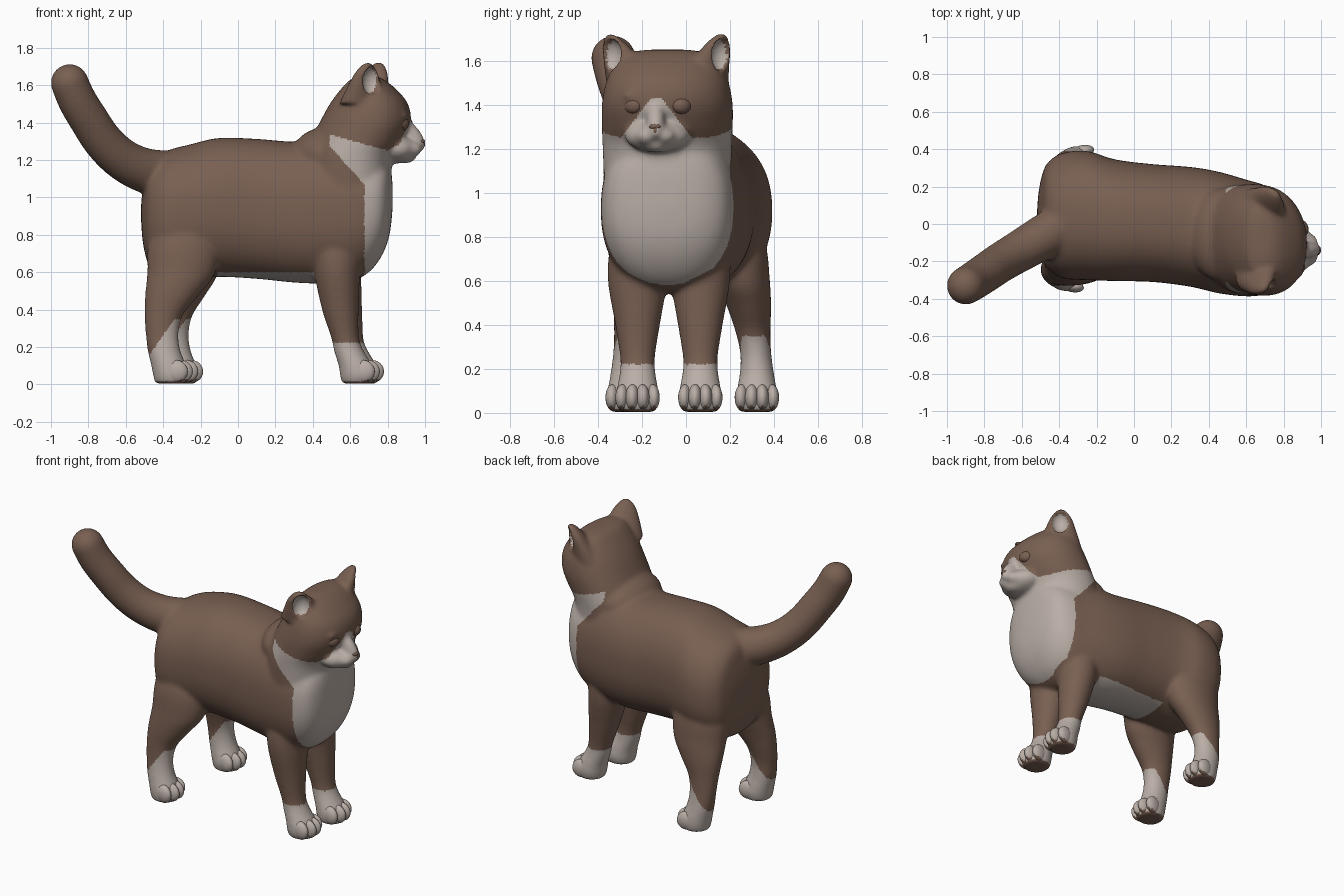
import bpy, bmesh, math
from mathutils import Vector, Matrix

X, Y, Z = Vector((1, 0, 0)), Vector((0, 1, 0)), Vector((0, 0, 1))


def material(name, colour):
    m = bpy.data.materials.new(name)
    m.diffuse_color = (*colour, 1)
    return m


BROWN = material("brown fur", (0.19, 0.115, 0.083))
WHITE = material("white fur", (0.49, 0.425, 0.385))


def smooth_path(rows, steps=6):
    """Catmull-Rom interpolation of rows of numbers."""
    out = []
    for i in range(len(rows) - 1):
        a, b, c, d = (rows[max(0, min(len(rows) - 1, i + k))] for k in (-1, 0, 1, 2))
        for s in range(steps):
            t = s / steps
            out.append([0.5 * (2 * q + (r - p) * t + (2 * p - 5 * q + 4 * r - w) * t * t
                               + (3 * q - p - 3 * r + w) * t ** 3)
                        for p, q, r, w in zip(a, b, c, d)])
    return out + [list(rows[-1])]


def loft(bm, rows, u, v, power=2.0, n=64):
    """Rows are x, y, z, radius along u, radius along v."""
    rings = []
    for x, y, z, ru, rv in smooth_path(rows):
        ring = []
        for k in range(n):
            c, s = math.cos(2 * math.pi * k / n), math.sin(2 * math.pi * k / n)
            c = math.copysign(abs(c) ** (2 / power), c)
            s = math.copysign(abs(s) ** (2 / power), s)
            ring.append(bm.verts.new(Vector((x, y, z)) + u * c * ru + v * s * rv))
        rings.append(ring)
    for a, b in zip(rings, rings[1:]):
        for k in range(n):
            bm.faces.new((a[k], a[(k + 1) % n], b[(k + 1) % n], b[k]))
    bm.faces.new(rings[0][::-1])
    bm.faces.new(rings[-1])


def blob(bm, centre, radii, turn=0.0, tilt=0.0):
    m = (Matrix.Translation(centre) @ Matrix.Rotation(turn, 4, 'Z')
         @ Matrix.Rotation(tilt, 4, 'Y') @ Matrix.Diagonal((*radii, 1)))
    bmesh.ops.create_uvsphere(bm, u_segments=24, v_segments=16, radius=1, matrix=m)


def is_white(c, n):
    """Coat pattern: socks, belly, bib and muzzle."""
    t = abs(c.y + 0.135)
    if c.z < 0.4:
        if c.z < 0.03 and n.z < -0.6:
            return False
        if c.x > 0.2:
            return c.z < 0.22
        return c.z < min(0.35, 0.15 + 1.4 * (c.x + (0.48 if c.y < 0 else 0.42)))
    if -0.11 < c.x < 0.42 and 0.53 < c.z < 0.6 and n.z < -0.45 and abs(c.y) < 0.27:
        return c.x > -0.02 or abs(c.y) < 0.19
    if c.x < max(0.49, 0.675 - 0.9 * max(0, c.z - 1.07)) or c.z < 0.55 + 0.5 * abs(c.y + 0.09):
        return False
    top = max(1.25, min(1.43, 1.46 - 1.3 * t)) if c.x > 0.8 else 1.25 + (0.8 - c.x) * 0.28
    return c.z < top


def finish(name, bm, rule=None, remesh=None):
    bmesh.ops.recalc_face_normals(bm, faces=bm.faces)
    me = bpy.data.meshes.new(name)
    bm.to_mesh(me)
    bm.free()
    ob = bpy.data.objects.new(name, me)
    bpy.context.collection.objects.link(ob)
    if remesh:
        r = ob.modifiers.new("blend", 'REMESH')
        r.mode, r.voxel_size = 'VOXEL', remesh
        s = ob.modifiers.new("soften", 'SMOOTH')
        s.factor, s.iterations = 0.5, 28
        baked = bpy.data.meshes.new_from_object(ob.evaluated_get(bpy.context.evaluated_depsgraph_get()))
        ob.modifiers.clear()
        ob.data = me = baked
    me.materials.clear()
    me.materials.append(BROWN)
    me.materials.append(WHITE)
    for p in me.polygons:
        p.use_smooth = True
        p.material_index = int(bool(rule and rule(p.center, p.normal)))
    return ob


fur = bmesh.new()

# Torso, rump to chest: x, y, bottom, top, half width
torso = [(-0.518, 0.04, 0.87, 0.97, 0.04), (-0.51, 0.04, 0.77, 1.03, 0.13), (-0.492, 0.04, 0.68, 1.11, 0.22),
         (-0.46, 0.045, 0.60, 1.20, 0.285), (-0.38, 0.045, 0.56, 1.25, 0.335), (-0.25, 0.045, 0.56, 1.285, 0.345),
         (-0.1, 0.02, 0.575, 1.318, 0.325), (0.1, 0.005, 0.565, 1.313, 0.315), (0.3, -0.015, 0.545, 1.298, 0.32),
         (0.45, -0.045, 0.54, 1.31, 0.325), (0.6, -0.075, 0.55, 1.30, 0.312), (0.7, -0.085, 0.60, 1.28, 0.292),
         (0.77, -0.09, 0.69, 1.25, 0.25), (0.81, -0.09, 0.80, 1.2, 0.17), (0.826, -0.09, 0.93, 1.08, 0.06)]
loft(fur, [(x, y, (a + b) / 2, w, (b - a) / 2) for x, y, a, b, w in torso], Y, Z, 2.3)
blob(fur, (0.47, -0.06, 1.23), (0.18, 0.25, 0.145))

# Neck and skull: back x, front x, z, half width
head = [(0.33, 0.81, 1.0, 0.285), (0.35, 0.83, 1.2, 0.292), (0.385, 0.885, 1.3, 0.296), (0.435, 0.925, 1.4, 0.296),
        (0.49, 0.91, 1.5, 0.278), (0.55, 0.845, 1.58, 0.24), (0.60, 0.78, 1.63, 0.19), (0.65, 0.73, 1.65, 0.1)]
hx = Vector((1, -0.1, 0)).normalized()
loft(fur, [((a + b) / 2, -0.085, z, (b - a) / 2, w) for a, b, z, w in head], hx, Y, 2.15)

# Muzzle, chin, nose bridge and brows
for dy in (-0.04, 0.04):
    blob(fur, (0.91, -0.137 + dy, 1.258), (0.075, 0.055, 0.047))
    blob(fur, (0.865, -0.13 + 2.6 * dy, 1.44), (0.045, 0.06, 0.022), -dy * 10)
blob(fur, (0.85, -0.13, 1.26), (0.11, 0.15, 0.078))
blob(fur, (0.888, -0.135, 1.216), (0.066, 0.065, 0.035))
blob(fur, (0.927, -0.138, 1.335), (0.108, 0.042, 0.05), 0, 0.9)

# Tail
for x, y, z, r in smooth_path([(-0.36, 0.0, 1.12, 0.13), (-0.5, -0.08, 1.145, 0.12), (-0.62, -0.15, 1.205, 0.112),
                               (-0.72, -0.21, 1.3, 0.108), (-0.8, -0.265, 1.42, 0.106), (-0.86, -0.305, 1.52, 0.104),
                               (-0.9, -0.33, 1.612, 0.102)], 6):
    blob(fur, (x, y, z), (r, r, r))

# Legs: x, y offset inwards, z, radius x, radius y
front = [(0.53, 0.1, 0.95, 0.08, 0.09), (0.53, 0.02, 0.75, 0.125, 0.13), (0.53, 0, 0.6, 0.122, 0.135),
         (0.547, 0, 0.4, 0.098, 0.102), (0.573, 0, 0.25, 0.075, 0.079), (0.593, 0, 0.18, 0.08, 0.082),
         (0.63, 0, 0.1, 0.092, 0.096), (0.64, 0, 0.05, 0.095, 0.098), (0.64, 0, 0.004, 0.085, 0.083)]
hind = [(-0.28, 0.15, 1.0, 0.1, 0.08), (-0.285, 0.095, 0.78, 0.19, 0.13), (-0.303, 0.063, 0.6, 0.182, 0.122),
        (-0.352, 0.035, 0.48, 0.145, 0.10), (-0.397, 0.018, 0.37, 0.103, 0.08), (-0.406, 0.005, 0.27, 0.088, 0.071),
        (-0.395, 0, 0.18, 0.088, 0.078), (-0.37, 0, 0.1, 0.094, 0.092), (-0.36, 0, 0.05, 0.094, 0.095),
        (-0.36, 0, 0.004, 0.085, 0.083)]
legs = [(front, -0.22, 0.0, 0.3), (front, 0.065, 0.022, -0.3), (hind, -0.265, 0.0, 1), (hind, 0.322, 0.055, -1)]
toes = bmesh.new()
for rows, y, dx, inward in legs:
    loft(fur, [(x + dx * max(0, min(1, 2 - z / 0.35)), y + inward * i, z, a, b) for x, i, z, a, b in rows], X, Y)
    for k in (-1.5, -0.5, 0.5, 1.5):
        tx = rows[-1][0] + dx + 0.06 - 0.013 * k * k
        blob(toes, (tx, y + k * 0.045, 0.07), (0.062, 0.032, 0.06), k * 0.12, 0.25)

# Ears: solid lobes, hollowed after blending
ears = []
for base, tip, s in (((0.66, -0.245, 1.5), (0.695, -0.345, 1.722), -1), ((0.69, 0.075, 1.5), (0.755, 0.163, 1.725), 1)):
    base, tip = Vector(base), Vector(tip)
    face = Vector((0.68, 0.73 * s, 0)).normalized()
    side = Z.cross(face)
    loft(fur, [(*base.lerp(tip, t), w, d) for t, w, d in
               ((0, 0.14, 0.095), (0.45, 0.103, 0.066), (0.75, 0.074, 0.046), (0.95, 0.036, 0.024), (1, 0.014, 0.01))],
         side, face)
    ears.append((base.lerp(tip, 0.56) + face * 0.058, face, side))


def ear_local(p, ear):
    d = p - ear[0]
    return d.dot(ear[1]) / 0.055, d.dot(ear[2]) / 0.058, d.z / 0.075


def body_rule(c, n):
    for ear in ears:
        a, b, h = ear_local(c, ear)
        if b * b + h * h < 0.8 and -1.05 < a < 0.6 and n.dot(ear[1]) > 0:
            return True
    return is_white(c, n)


body = finish("cat_body", fur, remesh=0.0095)
for v in body.data.vertices:
    for ear in ears:
        a, b, h = ear_local(v.co, ear)
        if a * a + b * b + h * h < 1:
            v.co += ear[1] * (-math.sqrt(1 - b * b - h * h) - a) * 0.055
body.data.update()
for p in body.data.polygons:
    p.material_index = int(body_rule(p.center, p.normal))

finish("toes", toes, is_white)

# Eyes
for name, x, y, turn in (("eye_right", 0.876, -0.24, -0.6), ("eye_left", 0.897, -0.02, 0.4)):
    bm = bmesh.new()
    blob(bm, (x, y, 1.395), (0.034, 0.046, 0.037), turn)
    finish(name, bm)

# Nose tip, narrowing downwards
bm = bmesh.new()
blob(bm, (0.98, -0.14, 1.3), (0.02, 0.027, 0.014))
blob(bm, (0.982, -0.14, 1.284), (0.018, 0.013, 0.02))
finish("nose", bm)
